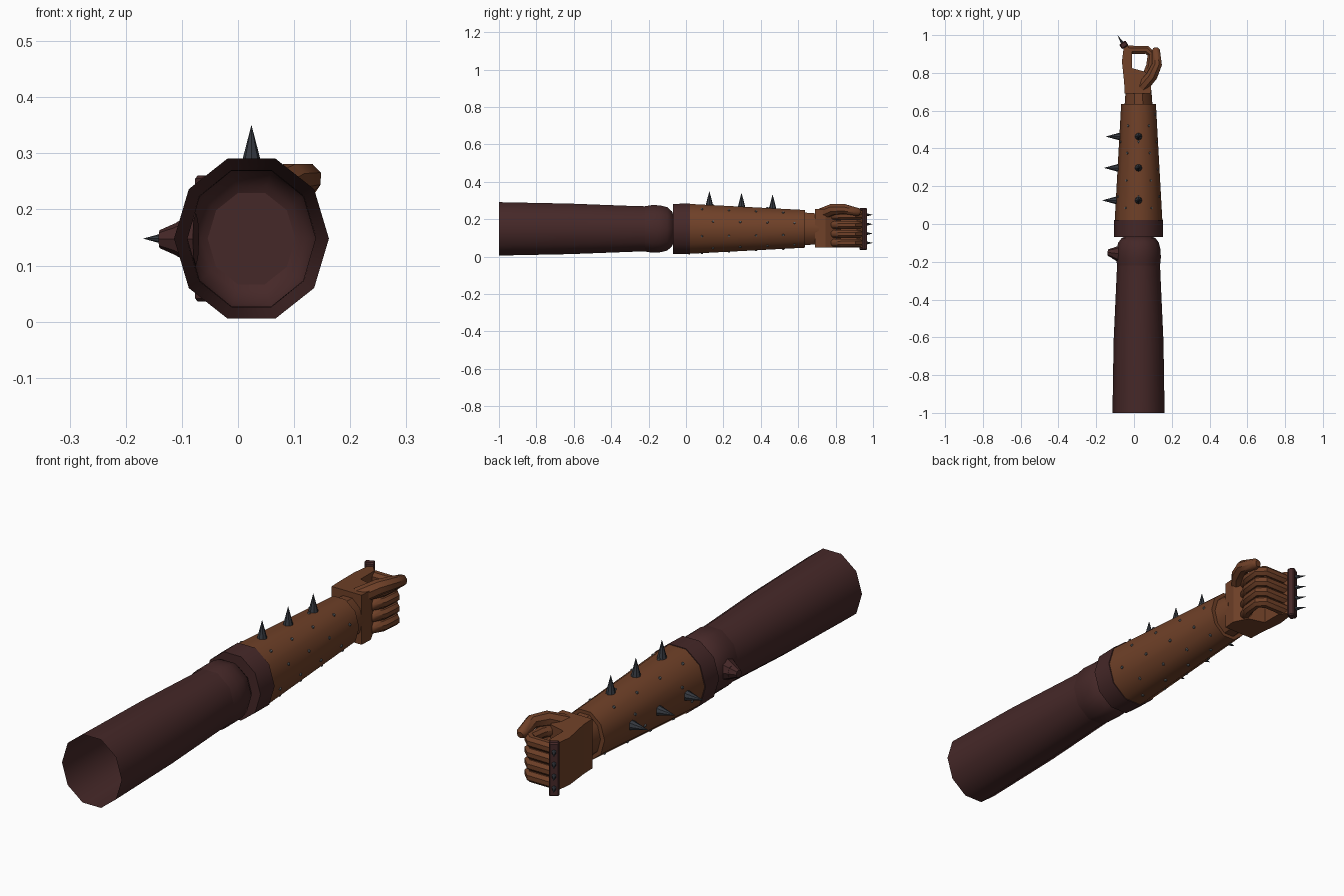
import bpy, bmesh, math
from mathutils import Vector, Matrix

cube = bpy.data.objects.get("Cube")
if cube:
    bpy.data.objects.remove(cube)

CX, CZ = 0.024, 0.148   # axis of the arm


def material(name, rgb):
    m = bpy.data.materials.new(name)
    m.use_nodes = True
    m.diffuse_color = (*rgb, 1)
    m.node_tree.nodes["Principled BSDF"].inputs["Base Color"].default_value = (*rgb, 1)
    return m


BROWN = material("brown leather", (0.16, 0.052, 0.021))
MAROON = material("dark maroon cloth", (0.06, 0.021, 0.021))
STEEL = material("dark steel", (0.035, 0.04, 0.05))
STUD = material("grey studs", (0.11, 0.12, 0.13))


def finish(name, bm, mat, smooth=True):
    bmesh.ops.recalc_face_normals(bm, faces=bm.faces)
    me = bpy.data.meshes.new(name)
    bm.to_mesh(me)
    bm.free()
    ob = bpy.data.objects.new(name, me)
    bpy.context.collection.objects.link(ob)
    me.materials.append(mat)
    if smooth:
        bpy.ops.object.select_all(action="DESELECT")
        ob.select_set(True)
        bpy.context.view_layer.objects.active = ob
        bpy.ops.object.shade_smooth_by_angle(angle=math.radians(40))
    return ob


def bridge(bm, rings, cap_start, cap_end):
    n = len(rings[0])
    for a, b in zip(rings, rings[1:]):
        for i in range(n):
            j = (i + 1) % n
            bm.faces.new((a[i], a[j], b[j], b[i]))
    if cap_start:
        bm.faces.new(rings[0])
    if cap_end:
        bm.faces.new(rings[-1])


def loft(name, sections, mat, cap_start=True, cap_end=True, sides=10):
    """Tube along y; each section is (y, x radius, z radius)."""
    bm = bmesh.new()
    rings = []
    for y, rx, rz in sections:
        angles = [2 * math.pi * i / sides for i in range(sides)]
        rings.append([bm.verts.new((CX + rx * math.cos(a), y, CZ + rz * math.sin(a)))
                      for a in angles])
    bridge(bm, rings, cap_start, cap_end)
    return finish(name, bm, mat)


def limb(name, points, radii, mat, sides=8):
    """Rounded tube through a few points, for fingers and thumb."""
    pts = [Vector(p) for p in points]
    bm = bmesh.new()
    rings = []

    def ring(centre, direction, radius):
        side = direction.cross(Vector((0, 0, 1))).normalized()
        up = side.cross(direction).normalized()
        rings.append([bm.verts.new(centre + radius * (math.cos(a) * side + math.sin(a) * up))
                      for a in (2 * math.pi * (i + 0.5) / sides for i in range(sides))])

    first = (pts[1] - pts[0]).normalized()
    last = (pts[-1] - pts[-2]).normalized()
    ring(pts[0], first, radii[0])
    for i in range(1, len(pts) - 1):
        d = (pts[i] - pts[i - 1]).normalized() + (pts[i + 1] - pts[i]).normalized()
        ring(pts[i], d.normalized(), radii[i])
    ring(pts[-1], last, radii[-1])
    ring(pts[-1] + last * radii[-1] * 0.6, last, radii[-1] * 0.6)
    bridge(bm, rings, True, True)
    return finish(name, bm, mat)


def cone(name, base, direction, length, r1, r2, mat, sides=8):
    d = Vector(direction).normalized()
    bm = bmesh.new()
    place = Matrix.Translation(Vector(base) + d * length / 2) @ d.to_track_quat("Z", "Y").to_matrix().to_4x4()
    bmesh.ops.create_cone(bm, cap_ends=True, segments=sides, radius1=r1, radius2=r2,
                          depth=length, matrix=place)
    return finish(name, bm, mat)


# Open upper sleeve, narrowing into a rounded elbow
loft("upper_sleeve", [(-1, 0.138, 0.150), (-0.62, 0.132, 0.142), (-0.27, 0.116, 0.128),
                      (-0.22, 0.114, 0.127)], MAROON, False, False)
loft("elbow", [(-0.22, 0.114, 0.127), (-0.18, 0.118, 0.134), (-0.14, 0.117, 0.132),
               (-0.10, 0.108, 0.122), (-0.075, 0.09, 0.098), (-0.06, 0.054, 0.061)],
     MAROON, False, True)
cone("elbow_knob", (-0.075, -0.158, 0.147), (-1, 0.12, 0), 0.035, 0.047, 0.03, MAROON)
cone("elbow_knob_tip", (-0.108, -0.154, 0.147), (-1, 0.12, 0), 0.032, 0.03, 0.016, MAROON)

# Leather forearm guard, cuff and wrist
START, END = (0.02, 0.126, 0.14), (0.635, 0.092, 0.106)
loft("forearm_guard", [(-0.06, 0.124, 0.138), START, END], BROWN)
loft("forearm_cuff", [(-0.07, 0.129, 0.14), (0.022, 0.13, 0.143)], MAROON)
loft("wrist", [(0.6, 0.076, 0.094), (0.71, 0.068, 0.086)], BROWN)


def guard_radii(y):
    t = (y - START[0]) / (END[0] - START[0])
    return [a + (b - a) * t for a, b in zip(START[1:], END[1:])]


# Two rows of large spikes: top and outer side
for i, y in enumerate((0.125, 0.297, 0.463)):
    rx, rz = guard_radii(y)
    top = CZ + rz * math.sin(math.radians(72))
    cone(f"top_spike_{i + 1}", (CX, y, top - 0.006), (0, 0, 1), 0.081, 0.021, 0, STEEL)
    cone(f"side_spike_{i + 1}", (CX - rx + 0.004, y, CZ), (-1, 0, 0), 0.077, 0.021, 0, STEEL)

# Small staggered studs around the guard
for row in range(10):
    mid = math.radians(36 * row + 18)
    normal = Vector((math.cos(mid), 0, math.sin(mid)))
    if row == 2 or row in (4, 5):
        count = 2      # sparse beside the spikes
    else:
        count = 4
    for k in range(count):
        y = 0.085 + 0.145 * k * (4 // count) + (0.06 if row % 2 == 0 else 0)
        rx, rz = guard_radii(y)
        flat = math.cos(math.radians(18))
        base = (CX + rx * flat * math.cos(mid), y, CZ + rz * flat * math.sin(mid))
        cone(f"stud_{row}_{k}", Vector(base) - normal * 0.004, normal, 0.009, 0.008, 0.005, STUD, 6)

# Palm and back of the hand, one extruded outline
outline = [(-0.05, 0.69), (0.088, 0.69), (0.092, 0.745), (0.062, 0.805), (-0.01, 0.825),
           (-0.01, 0.915), (-0.035, 0.944), (-0.055, 0.93), (-0.064, 0.86), (-0.052, 0.75)]
bm = bmesh.new()
face = bm.faces.new([bm.verts.new((x, y, 0.048)) for x, y in outline])
raised = bmesh.ops.extrude_face_region(bm, geom=[face])["geom"]
for v in raised:
    if isinstance(v, bmesh.types.BMVert):
        v.co.z = 0.255 if v.co.y < 0.8 else 0.245
finish("palm", bm, BROWN, smooth=False)

# Four curled fingers and the thumb
for i, z in enumerate((0.073, 0.121, 0.169, 0.217)):
    limb(f"finger_{i + 1}", [(-0.04, 0.922, z), (0.068, 0.922, z), (0.092, 0.9, z),
                             (0.085, 0.835, z), (0.062, 0.785, z)],
         [0.024, 0.024, 0.023, 0.023, 0.021], BROWN)
limb("thumb", [(0.045, 0.725, 0.225), (0.095, 0.785, 0.252), (0.122, 0.845, 0.255),
               (0.116, 0.918, 0.238)], [0.034, 0.032, 0.028, 0.023], BROWN)

# Spiked knuckle guard, turned outward
out = Vector((-0.55, 0.835, 0)).normalized()
centre = Vector((-0.054, 0.948, 0.148))
bm = bmesh.new()
turn = Matrix.Rotation(math.atan2(out.y, out.x), 4, "Z")
bmesh.ops.create_cube(bm, size=1, matrix=Matrix.Translation(centre) @ turn @ Matrix.Diagonal((0.03, 0.04, 0.224, 1)))
bmesh.ops.bevel(bm, geom=bm.edges[:], offset=0.005, segments=1, affect="EDGES")
finish("knuckle_guard", bm, MAROON, smooth=False)
for i in range(4):
    base = centre + out * 0.012 + Vector((0, 0, 0.05 * (i - 1.5)))
    cone(f"knuckle_spike_{i + 1}", base, out, 0.049, 0.01, 0, STEEL, 6)
